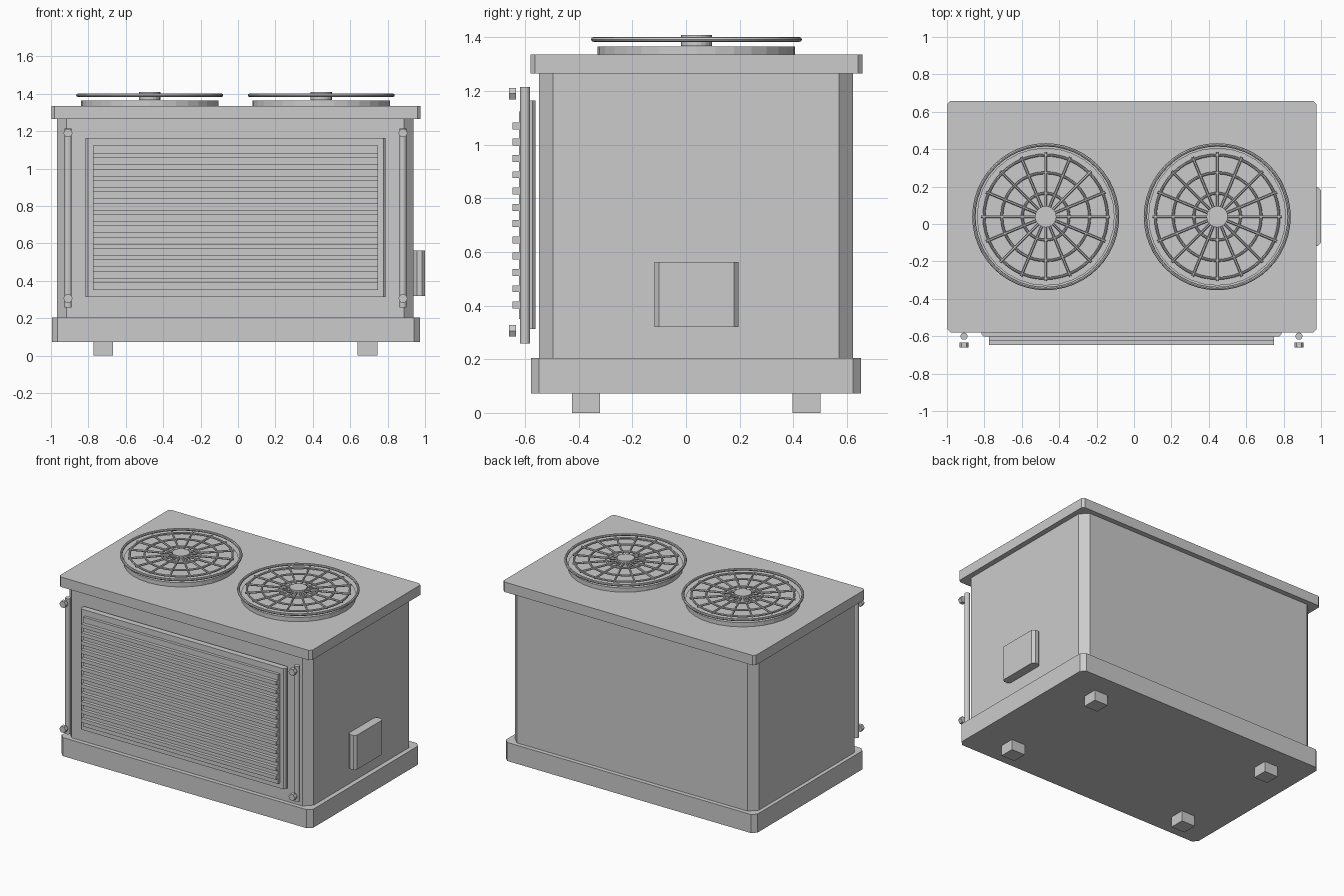
import bpy, bmesh, math
from mathutils import Vector, Matrix

if "Cube" in bpy.data.objects:
    bpy.data.objects.remove(bpy.data.objects["Cube"])


def finish(bm, name, smooth=False):
    bmesh.ops.recalc_face_normals(bm, faces=bm.faces[:])
    me = bpy.data.meshes.new(name)
    bm.to_mesh(me)
    bm.free()
    ob = bpy.data.objects.new(name, me)
    bpy.context.collection.objects.link(ob)
    if smooth:
        me.shade_smooth()
        me.set_sharp_from_angle(angle=math.radians(40))
    return ob


def add_box(bm, x0, x1, y0, y1, z0, z1):
    m = Matrix.Translation(((x0 + x1) / 2, (y0 + y1) / 2, (z0 + z1) / 2))
    m = m @ Matrix.Diagonal((x1 - x0, y1 - y0, z1 - z0, 1))
    bmesh.ops.create_cube(bm, size=1, matrix=m)


def box(name, x0, x1, y0, y1, z0, z1, chamfer=0.0):
    # box with optional chamfer on its upright edges
    bm = bmesh.new()
    add_box(bm, x0, x1, y0, y1, z0, z1)
    if chamfer:
        up = [e for e in bm.edges if abs(e.verts[0].co.z - e.verts[1].co.z) > 1e-4]
        bmesh.ops.bevel(bm, geom=up, offset=chamfer, segments=1, affect='EDGES')
    return finish(bm, name)


def cylinder(name, loc, r, depth, sides, rot=Matrix.Identity(4)):
    bm = bmesh.new()
    bmesh.ops.create_cone(bm, cap_ends=True, segments=sides, radius1=r, radius2=r,
                          depth=depth, matrix=Matrix.Translation(loc) @ rot)
    return finish(bm, name)


def add_torus(bm, c, R, r, n=48, k=8):
    rows = []
    for i in range(n):
        a = 2 * math.pi * i / n
        rows.append([bm.verts.new(c + Vector((
            (R + r * math.cos(b)) * math.cos(a),
            (R + r * math.cos(b)) * math.sin(a), r * math.sin(b))))
            for b in (2 * math.pi * j / k for j in range(k))])
    for i in range(n):
        p, q = rows[i], rows[(i + 1) % n]
        for j in range(k):
            bm.faces.new((p[j], q[j], q[(j + 1) % k], p[(j + 1) % k]))


# cabinet
box("base_plinth", -0.995, 0.972, -0.578, 0.652, 0.073, 0.204, 0.03)
box("cabinet_body", -0.968, 0.939, -0.548, 0.622, 0.204, 1.265, 0.052)
box("top_lid", -0.998, 0.976, -0.58, 0.658, 1.265, 1.335, 0.017)

# feet
for i, x in enumerate((-0.72, 0.692)):
    for j, y in enumerate((-0.372, 0.449)):
        box(f"foot_{i}{j}", x - 0.053, x + 0.053, y - 0.052, y + 0.052, 0, 0.075)

# front grille
box("grille_frame", -0.815, 0.789, -0.602, -0.56, 0.313, 1.165, 0.012)
box("grille_core", -0.775, 0.749, -0.622, -0.602, 0.35, 1.123)
bm = bmesh.new()
for i in range(12):
    z = 0.402 + i * 0.0607
    add_box(bm, -0.775, 0.749, -0.646, -0.62, z - 0.013, z + 0.013)
finish(bm, "grille_slats")

# side pipes with bolts
turn = Matrix.Rotation(math.pi / 2, 4, 'X') @ Matrix.Rotation(math.pi / 2, 4, 'Z')
for side, x in (("left", -0.909), ("right", 0.882)):
    cylinder(f"pipe_{side}", (x, -0.6, 0.737), 0.019, 0.957, 12)
    for i, z in enumerate((0.306, 1.19)):
        cylinder(f"bolt_{side}_{i}", (x, -0.647, z), 0.025, 0.027, 6, turn)

# control box on the right side
box("control_box", 0.939, 1.0, -0.117, 0.196, 0.32, 0.563, 0.017)

# fans on the lid
for side, x in (("left", -0.472), ("right", 0.445)):
    c = Vector((x, 0.039, 1.392))
    cylinder(f"fan_shroud_{side}", (c.x, c.y, 1.35), 0.368, 0.03, 32)
    cylinder(f"fan_hub_{side}", (c.x, c.y, 1.388), 0.057, 0.042, 20)
    bm = bmesh.new()
    for R, r in ((0.384, 0.009), (0.33, 0.007), (0.235, 0.007), (0.125, 0.007)):
        add_torus(bm, c, R, r)
    finish(bm, f"fan_guard_rings_{side}", True)
    bm = bmesh.new()
    for i in range(16):
        m = (Matrix.Translation(c) @ Matrix.Rotation(i * math.pi / 8, 4, 'Z')
             @ Matrix.Translation((0.195, 0, 0.002)) @ Matrix.Rotation(math.pi / 2, 4, 'Y'))
        bmesh.ops.create_cone(bm, cap_ends=True, segments=6, radius1=0.007,
                              radius2=0.007, depth=0.3, matrix=m)
    finish(bm, f"fan_guard_spokes_{side}")
